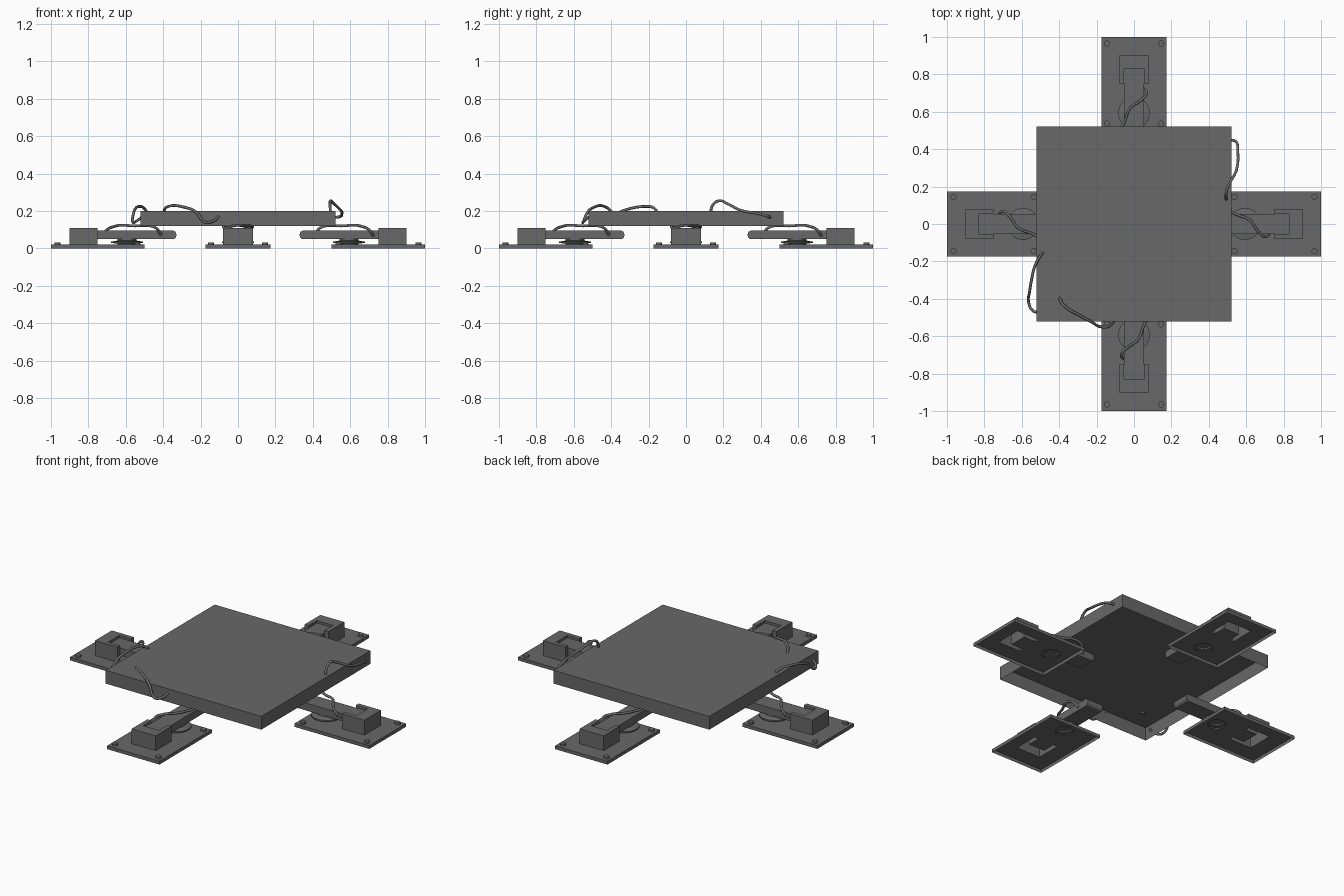
import bpy, bmesh, math
from mathutils import Matrix

if "Cube" in bpy.data.objects:
    bpy.data.objects.remove(bpy.data.objects["Cube"])

# Dark grey finish shared by all parts
dark = bpy.data.materials.new("dark_grey")
dark.diffuse_color = (0.14, 0.14, 0.14, 1.0)
dark.use_nodes = True
dark.node_tree.nodes["Principled BSDF"].inputs["Base Color"].default_value = dark.diffuse_color


def add_object(name, mesh, turn=0.0):
    ob = bpy.data.objects.new(name, mesh)
    ob.rotation_euler.z = turn
    bpy.context.scene.collection.objects.link(ob)
    return ob


def to_mesh(bm, name):
    bmesh.ops.recalc_face_normals(bm, faces=bm.faces)
    me = bpy.data.meshes.new(name)
    bm.to_mesh(me)
    bm.free()
    me.materials.append(dark)
    return me


def ring(bm, pts, z):
    return [bm.verts.new((x, y, z)) for x, y in pts]


def walls(bm, a, b):
    n = len(a)
    for i in range(n):
        j = (i + 1) % n
        bm.faces.new((a[i], a[j], b[j], b[i]))


def loop_edges(bm, vs):
    return [bm.edges.get((vs[i - 1], vs[i])) for i in range(len(vs))]


def circle(r, cx, n=32):
    return [(cx + r * math.cos(2 * math.pi * i / n), r * math.sin(2 * math.pi * i / n)) for i in range(n)]


def rect(x0, x1, w):
    return [(x0, -w), (x1, -w), (x1, w), (x0, w)]


# Open-bottomed foot: plate shell with raised motor bracket and turntable
def foot_mesh():
    bm = bmesh.new()
    outer = rect(0.5, 1.0, 0.175)
    top = ring(bm, outer, 0.02)
    walls(bm, ring(bm, outer, 0.0), top)
    u = [(0.75, -0.08), (0.90, -0.08), (0.90, 0.08), (0.75, 0.08),
         (0.75, 0.053), (0.83, 0.053), (0.83, -0.053), (0.75, -0.053)]
    u_low, u_high = ring(bm, u, 0.02), ring(bm, u, 0.11)
    walls(bm, u_low, u_high)
    bm.faces.new(u_high)
    first = prev = None
    for r, z in [(0.05, 0.02), (0.05, 0.027), (0.085, 0.028), (0.085, 0.036),
                 (0.05, 0.042), (0.05, 0.051)]:
        cur = ring(bm, circle(r, 0.593), z)
        if prev:
            walls(bm, prev, cur)
        else:
            first = cur
        prev = cur
    bm.faces.new(prev)
    edges = loop_edges(bm, top) + loop_edges(bm, u_low)
    edges += loop_edges(bm, first)
    bmesh.ops.triangle_fill(bm, use_beauty=True, edges=edges, normal=(0, 0, 1))
    return to_mesh(bm, "foot")


# Four corner bolts of one foot
def bolts_mesh():
    bm = bmesh.new()
    for x in (0.537, 0.965):
        for y in (-0.145, 0.145):
            bmesh.ops.create_cone(bm, cap_ends=True, segments=16, radius1=0.016, radius2=0.016,
                                  depth=0.012, matrix=Matrix.Translation((x, y, 0.026)))
    return to_mesh(bm, "bolts")


# Arm: side profile with a rounded inner end, extruded across
def arm_mesh():
    bm = bmesh.new()
    r, prof = 0.018, [(0.83, 0.05), (0.83, 0.095)]
    for cz, a0 in [(0.077, 90), (0.068, 180)]:
        for k in range(5):
            a = math.radians(a0 + 22.5 * k)
            prof.append((0.348 + r * math.cos(a), cz + r * math.sin(a)))
    a = [bm.verts.new((x, -0.053, z)) for x, z in prof]
    b = [bm.verts.new((x, 0.053, z)) for x, z in prof]
    walls(bm, a, b)
    bm.faces.new(a)
    bm.faces.new(b)
    return to_mesh(bm, "arm")


# Smooth cable through points
def cable_mesh(name, pts, radius=0.0075):
    cu = bpy.data.curves.new(name, 'CURVE')
    cu.dimensions = '3D'
    cu.bevel_depth = radius
    cu.bevel_resolution = 2
    cu.resolution_u = 6
    cu.use_fill_caps = True
    cu.materials.append(dark)
    sp = cu.splines.new('BEZIER')
    sp.bezier_points.add(len(pts) - 1)
    for bp, p in zip(sp.bezier_points, pts):
        bp.co = p
        bp.handle_left_type = bp.handle_right_type = 'AUTO'
    tmp = add_object("tmp", cu)
    bpy.context.view_layer.update()
    me = bpy.data.meshes.new_from_object(tmp.evaluated_get(bpy.context.evaluated_depsgraph_get()))
    bpy.data.objects.remove(tmp)
    for p in me.polygons:
        p.use_smooth = True
    return me


# Body: shallow box open underneath
bm = bmesh.new()
sq = rect(-0.52, 0.52, 0.52)
body_top = ring(bm, sq, 0.20)
walls(bm, ring(bm, sq, 0.12), body_top)
bm.faces.new(body_top)
add_object("body", to_mesh(bm, "body"))

# Four legs
leg_cable = [(0.41, 0.05, 0.07), (0.44, 0.075, 0.11), (0.49, 0.075, 0.122), (0.55, 0.05, 0.12),
             (0.62, 0.02, 0.124), (0.66, -0.035, 0.118), (0.70, -0.068, 0.10), (0.725, -0.05, 0.065)]
parts = {"foot": foot_mesh(), "bolts": bolts_mesh(), "arm": arm_mesh(),
         "leg_cable": cable_mesh("leg_cable", leg_cable)}
for k, side in enumerate(("right", "back", "left", "front")):
    for part, me in parts.items():
        add_object(f"{side}_{part}", me, k * math.pi / 2)

# Loose cables around the body edge
cables = {
    "right_body_cable": [(0.495, 0.13, 0.19), (0.492, 0.145, 0.235), (0.495, 0.18, 0.255),
                         (0.512, 0.22, 0.24), (0.548, 0.29, 0.205), (0.555, 0.39, 0.185),
                         (0.545, 0.44, 0.17), (0.51, 0.45, 0.165)],
    "left_body_cable": [(-0.485, -0.15, 0.19), (-0.505, -0.175, 0.218), (-0.53, -0.225, 0.224),
                        (-0.55, -0.31, 0.21), (-0.558, -0.36, 0.19), (-0.563, -0.42, 0.14),
                        (-0.545, -0.46, 0.145), (-0.51, -0.475, 0.17)],
    "front_body_cable": [(-0.40, -0.39, 0.19), (-0.38, -0.43, 0.222), (-0.27, -0.50, 0.216),
                         (-0.225, -0.525, 0.195), (-0.175, -0.55, 0.14), (-0.135, -0.547, 0.145),
                         (-0.10, -0.51, 0.175)],
}
for name, pts in cables.items():
    add_object(name, cable_mesh(name, pts))
